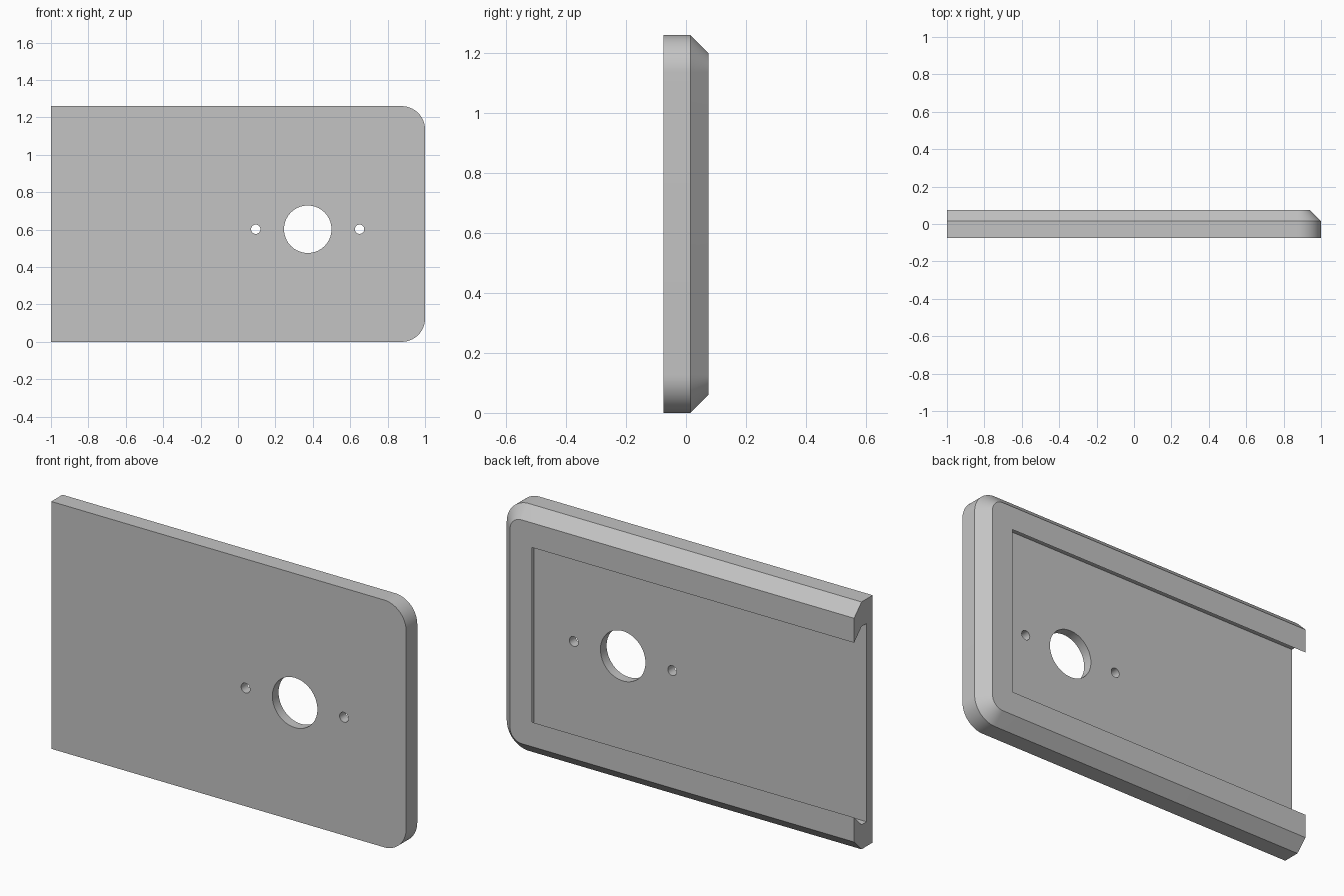
import bpy
import bmesh
from math import cos, sin, pi, radians

LENGTH_END, HEIGHT, RADIUS = 1.0, 1.26, 0.125
FRONT, SHOULDER, BACK, FLOOR = -0.075, 0.015, 0.075, -0.025
BEVEL = BACK - SHOULDER
MID = 0.602

old = bpy.data.objects.get("Cube")
if old:
    bpy.data.objects.remove(old)

grey = bpy.data.materials.new("plain grey")
grey.use_nodes = True
colour = (0.55, 0.55, 0.55, 1)
grey.diffuse_color = colour
grey.node_tree.nodes["Principled BSDF"].inputs["Base Color"].default_value = colour


def outline(inset, left):
    """Rectangle with a straight left end and rounded right corners."""
    r = max(RADIUS - inset, 0)
    right, low, high = LENGTH_END - inset, inset, HEIGHT - inset
    pts = [(left, low)]
    steps = 16 if r > 0 else 0
    for start, cz in ((-pi / 2, low + r), (0, high - r)):
        for i in range(steps + 1):
            a = start + (pi / 2 * i / steps if steps else 0)
            pts.append((right - r + r * cos(a), cz + r * sin(a)))
    return pts + [(left, high)]


def circle(x, z, r, n):
    return [(x + r * cos(2 * pi * i / n), z + r * sin(2 * pi * i / n)) for i in range(n)]


def loft(name, layers):
    """Closed solid through matching outlines, each at its own y."""
    bm = bmesh.new()
    rings = [[bm.verts.new((x, y, z)) for x, z in pts] for y, pts in layers]
    n = len(rings[0])
    for a, b in zip(rings, rings[1:]):
        for i in range(n):
            j = (i + 1) % n
            bm.faces.new((a[i], a[j], b[j], b[i]))
    bm.faces.new(rings[0])
    bm.faces.new(rings[-1])
    bmesh.ops.recalc_face_normals(bm, faces=bm.faces)
    mesh = bpy.data.meshes.new(name)
    bm.to_mesh(mesh)
    bm.free()
    mesh.materials.append(grey)
    obj = bpy.data.objects.new(name, mesh)
    bpy.context.collection.objects.link(obj)
    return obj


# Plate with a bevelled back rim on three sides
plate = loft("cover_plate", [(FRONT, outline(0, -1)),
                             (SHOULDER, outline(0, -1)),
                             (BACK, outline(BEVEL, -1))])

# Undercut slot, open at one end
wide, lip = outline(RADIUS, -1.2), outline(RADIUS + BEVEL, -1.2)
cutters = [loft("slot_cutter", [(FLOOR, wide), (SHOULDER, wide), (BACK, lip), (0.2, lip)])]

# Large opening and two screw holes
for name, x, r, n in (("opening_cutter", 0.373, 0.127, 64),
                      ("inner_screw_cutter", 0.095, 0.025, 32),
                      ("outer_screw_cutter", 0.65, 0.025, 32)):
    ring = circle(x, MID, r, n)
    cutters.append(loft(name, [(-0.2, ring), (0.2, ring)]))

for cutter in cutters:
    cutter.hide_render = True
    mod = plate.modifiers.new(cutter.name, 'BOOLEAN')
    mod.operation = 'DIFFERENCE'
    mod.solver = 'EXACT'
    mod.object = cutter

# Bake the cuts and drop the cutters
graph = bpy.context.evaluated_depsgraph_get()
cut_mesh = bpy.data.meshes.new_from_object(plate.evaluated_get(graph))
plate.modifiers.clear()
plate.data = cut_mesh
for cutter in cutters:
    bpy.data.objects.remove(cutter)

bpy.ops.object.select_all(action='DESELECT')
plate.select_set(True)
bpy.context.view_layer.objects.active = plate
bpy.ops.object.shade_smooth_by_angle(angle=radians(30))
